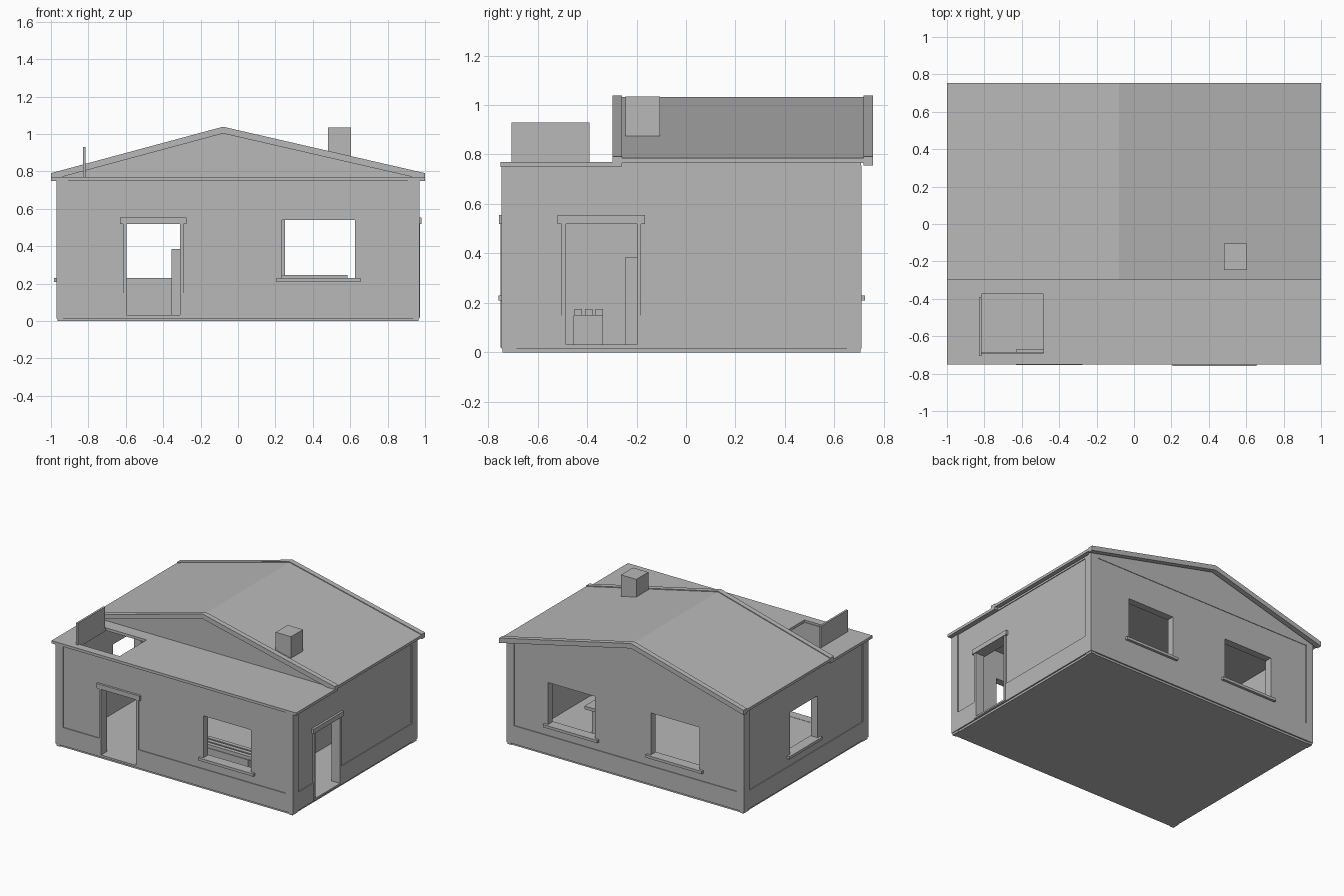
import bpy
import bmesh

if "Cube" in bpy.data.objects:
    bpy.data.objects.remove(bpy.data.objects["Cube"], do_unlink=True)

GREY = (0.48, 0.48, 0.48, 1)
plaster = bpy.data.materials.new("plain_grey")
plaster.use_nodes = True
plaster.diffuse_color = GREY
plaster.node_tree.nodes["Principled BSDF"].inputs["Base Color"].default_value = GREY


def finish(name, bm):
    bmesh.ops.recalc_face_normals(bm, faces=bm.faces)
    mesh = bpy.data.meshes.new(name)
    bm.to_mesh(mesh)
    bm.free()
    mesh.materials.append(plaster)
    obj = bpy.data.objects.new(name, mesh)
    bpy.context.scene.collection.objects.link(obj)
    return obj


def box(name, xs, ys, zs):
    """Box between the given limits on each axis."""
    bm = bmesh.new()
    bmesh.ops.create_cube(bm, size=1)
    for v in bm.verts:
        for i, (a, b) in enumerate((xs, ys, zs)):
            v.co[i] = a if v.co[i] < 0 else b
    return finish(name, bm)


def prism(name, profile, ys):
    """Profile in x and z, extruded along y."""
    bm = bmesh.new()
    face = bm.faces.new([bm.verts.new((x, ys[0], z)) for x, z in profile])
    out = bmesh.ops.extrude_face_region(bm, geom=[face])
    moved = [g for g in out["geom"] if isinstance(g, bmesh.types.BMVert)]
    bmesh.ops.translate(bm, vec=(0, ys[1] - ys[0], 0), verts=moved)
    return finish(name, bm)


def cut(obj, regions):
    """Remove box regions from an object."""
    for region in regions:
        cutter = box("cutter", *region)
        cutter.hide_render = True
        mod = obj.modifiers.new("cut", 'BOOLEAN')
        mod.operation, mod.solver, mod.object = 'DIFFERENCE', 'EXACT', cutter
        bpy.context.view_layer.objects.active = obj
        bpy.ops.object.modifier_apply(modifier=mod.name)
        mesh = cutter.data
        bpy.data.objects.remove(cutter, do_unlink=True)
        bpy.data.meshes.remove(mesh)


SIDE, FRONT, BACK, TOP, WALL = 0.97, -0.745, 0.71, 0.755, 0.06
SILL, HEAD, FLOOR = 0.23, 0.53, 0.03

# Openings: wall, range along the wall, bottom, top
openings = [
    ("front_door", "front", -0.605, -0.3, FLOOR, 0.53),
    ("front_window", "front", 0.235, 0.625, SILL, 0.54),
    ("back_window_1", "back", 0.25, 0.635, SILL, 0.54),
    ("back_window_2", "back", -0.605, -0.205, SILL, 0.54),
    ("left_door", "left", -0.495, -0.19, FLOOR, 0.53),
    ("right_window", "right", -0.16, 0.165, SILL, 0.54),
]


def through(wall, a, b, out, inner):
    """Ranges in x and y for a span of a wall, out beyond it and inner inside it."""
    face = {"front": FRONT, "back": BACK, "left": SIDE, "right": -SIDE}[wall]
    sign = -1 if wall in ("front", "right") else 1
    depth = tuple(sorted((face + sign * out, face - sign * inner)))
    return ((a, b), depth) if wall in ("front", "back") else (depth, (a, b))


holes = [(*through(w, a, b, 0.05, 0.12), (z0, z1)) for _, w, a, b, z0, z1 in openings]
room = ((-SIDE + WALL, SIDE - WALL), (FRONT + WALL, BACK - WALL), (FLOOR, 1))

# Walls, with a plinth slightly proud of them
R = 0.006
walls = box("walls", (-SIDE + R, SIDE - R), (FRONT + R, BACK - R), (0.02, TOP))
cut(walls, [room] + holes)
plinth = box("plinth", (-SIDE, SIDE), (FRONT, BACK), (0.015, 0.15))
cut(plinth, [room] + holes)
box("floor", (-SIDE + 0.01, SIDE - 0.01), (FRONT + 0.01, BACK - 0.01), (0, FLOOR))

# Corner pilasters and feet
for sx in (-1, 1):
    for edge, sy in ((FRONT, 1), (BACK, -1)):
        px = sorted((sx * SIDE, sx * (SIDE - WALL)))
        py = sorted((edge, edge + sy * 0.065))
        box("corner_pilaster", px, py, (0.02, TOP))
        fx = sorted((sx * (SIDE - 0.005), sx * (SIDE - 0.035)))
        fy = sorted((edge + sy * 0.004, edge + sy * 0.06))
        box("corner_foot", fx, fy, (0, 0.02))

# Door frames and window sills
for name, wall, a, b, z0, z1 in openings:
    if "door" in name:
        box(name + "_lintel", *through(wall, a - 0.025, b + 0.025, 0.01, 0.075), (0.52, 0.555))
        for j in (a, b):
            box(name + "_jamb", *through(wall, j - 0.009, j + 0.009, 0.004, 0.065), (FLOOR, 0.53))
        box(name + "_threshold", *through(wall, a - 0.01, b + 0.01, 0.004, 0.065), (0.02, FLOOR + 0.002))
    else:
        box(name + "_sill", *through(wall, a - 0.03, b + 0.03, 0.013, 0.065), (0.21, SILL))

# Flat front roof with an open hatch, and the ceiling behind it
flat_roof = box("flat_roof", (-1, 1), (FRONT - 0.005, -0.26), (0.75, 0.77))
cut(flat_roof, [((-0.815, -0.485), (-0.69, -0.375), (0.7, 0.8))])
box("hatch_lid", (-0.83, -0.815), (-0.705, -0.39), (0.77, 0.93))
box("ceiling", (-SIDE, SIDE), (-0.26, BACK - 0.003), (0.75, 0.765))


# Gabled roof, its edge boards and end walls
def gable(lift, thick, half=1.0):
    top = [(-half, 0.785 + lift), (-0.08, 1.033 + lift), (half, 0.785 + lift)]
    return top + [(x, z - thick) for x, z in reversed(top)]


prism("gabled_roof", gable(0, 0.02), (-0.285, 0.74))
for y in (-0.297, 0.717):
    prism("edge_board", gable(0.006, 0.036), (y, y + 0.038))
for y in (-0.28, BACK - 0.03):
    prism("gable_wall", [(-SIDE, 0.75), (SIDE, 0.75), (SIDE, 0.78), (-0.08, 1.02), (-SIDE, 0.78)],
          (y, y + 0.028))
box("chimney", (0.48, 0.605), (-0.245, -0.105), (0.83, 1.035))

# Furniture
box("cabinet", (-0.355, -0.2), (-0.245, -0.1), (FLOOR, 0.385))
box("bench_base", (0.02, 0.4), (-0.455, -0.335), (FLOOR, 0.15))
for i in range(3):
    y = -0.45 + 0.042 * i
    box("bench_slat", (0, 0.42), (y, y + 0.03), (0.15, 0.175))
box("table_top", (0.15, 0.585), (0.05, 0.35), (0.222, 0.245))
box("table_base", (0.2, 0.56), (0.1, 0.3), (FLOOR, 0.222))
